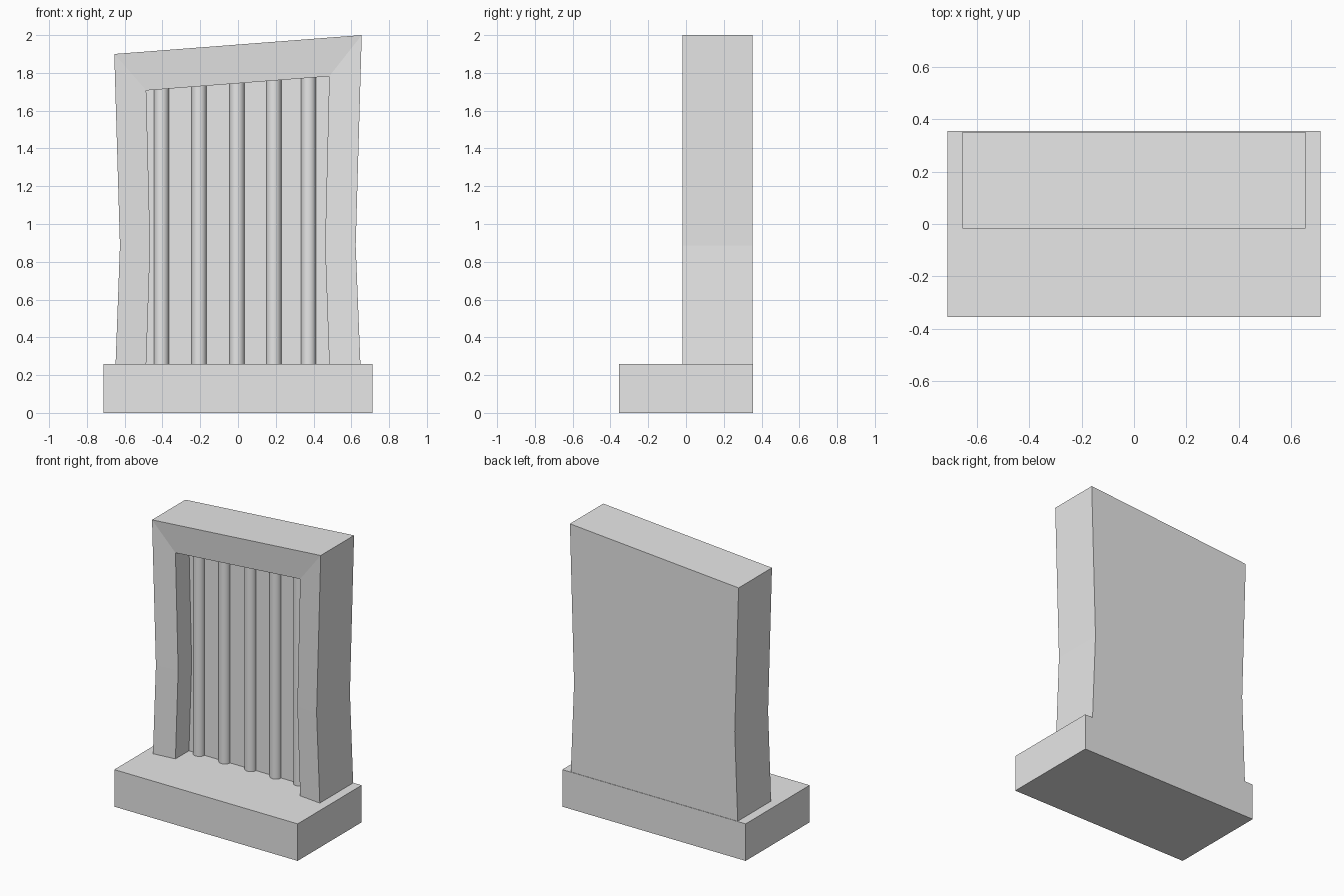
import bpy
import bmesh
import math

cube = bpy.data.objects.get("Cube")
if cube:
    bpy.data.objects.remove(cube, do_unlink=True)

# Stone colour
stone = bpy.data.materials.new("grey_stone")
stone.use_nodes = True
GREY = (0.8, 0.8, 0.8, 1)
stone.diffuse_color = GREY
stone.node_tree.nodes["Principled BSDF"].inputs["Base Color"].default_value = GREY

BASE_TOP = 0.26


def add_object(name, bm):
    bmesh.ops.recalc_face_normals(bm, faces=bm.faces[:])
    mesh = bpy.data.meshes.new(name)
    bm.to_mesh(mesh)
    bm.free()
    mesh.materials.append(stone)
    obj = bpy.data.objects.new(name, mesh)
    bpy.context.collection.objects.link(obj)
    return obj


# Plinth
bm = bmesh.new()
bmesh.ops.create_cube(bm, size=1)
for v in bm.verts:
    v.co.x *= 1.424
    v.co.y *= 0.71
    v.co.z = (v.co.z + 0.5) * BASE_TOP
add_object("plinth", bm)

# Slab: waisted outline with a slanted top and a recess open at the bottom
outer = [(-0.648, BASE_TOP), (-0.625, 0.885), (-0.655, 1.9),
         (0.655, 2.0), (0.623, 0.885), (0.648, BASE_TOP)]
inner = [(-0.486, BASE_TOP), (-0.465, 0.885), (-0.486, 1.707),
         (0.483, 1.782), (0.461, 0.885), (0.483, BASE_TOP)]
RECESS_Y = 0.15

bm = bmesh.new()
loops = [[bm.verts.new((x, y, z)) for x, z in points]
         for points, y in ((outer, 0.352), (outer, -0.018),
                           (inner, 0.0), (inner, RECESS_Y))]
for a, b in zip(loops, loops[1:]):
    for i in range(len(outer) - 1):
        bm.faces.new((a[i], a[i + 1], b[i + 1], b[i]))
bm.faces.new(loops[0])
bm.faces.new(loops[-1])
bm.faces.new([l[0] for l in loops] + [l[-1] for l in reversed(loops)])
add_object("slab", bm)

# Half-sunk round bars on the recess wall, running up into the lintel
(left_x, left_z), (right_x, right_z) = inner[2], inner[3]
for n, x in enumerate((-0.405, -0.206, -0.005, 0.19, 0.374), 1):
    top = left_z + (right_z - left_z) * (x - left_x) / (right_x - left_x) + 0.01
    bm = bmesh.new()
    bmesh.ops.create_cone(bm, cap_ends=True, segments=32, radius1=0.04,
                          radius2=0.04, depth=top - BASE_TOP)
    bmesh.ops.translate(bm, verts=bm.verts[:],
                        vec=(x, RECESS_Y, (top + BASE_TOP) / 2))
    bar = add_object(f"bar_{n}", bm)
    bpy.ops.object.select_all(action="DESELECT")
    bar.select_set(True)
    bpy.context.view_layer.objects.active = bar
    bpy.ops.object.shade_smooth_by_angle(angle=math.radians(40))
